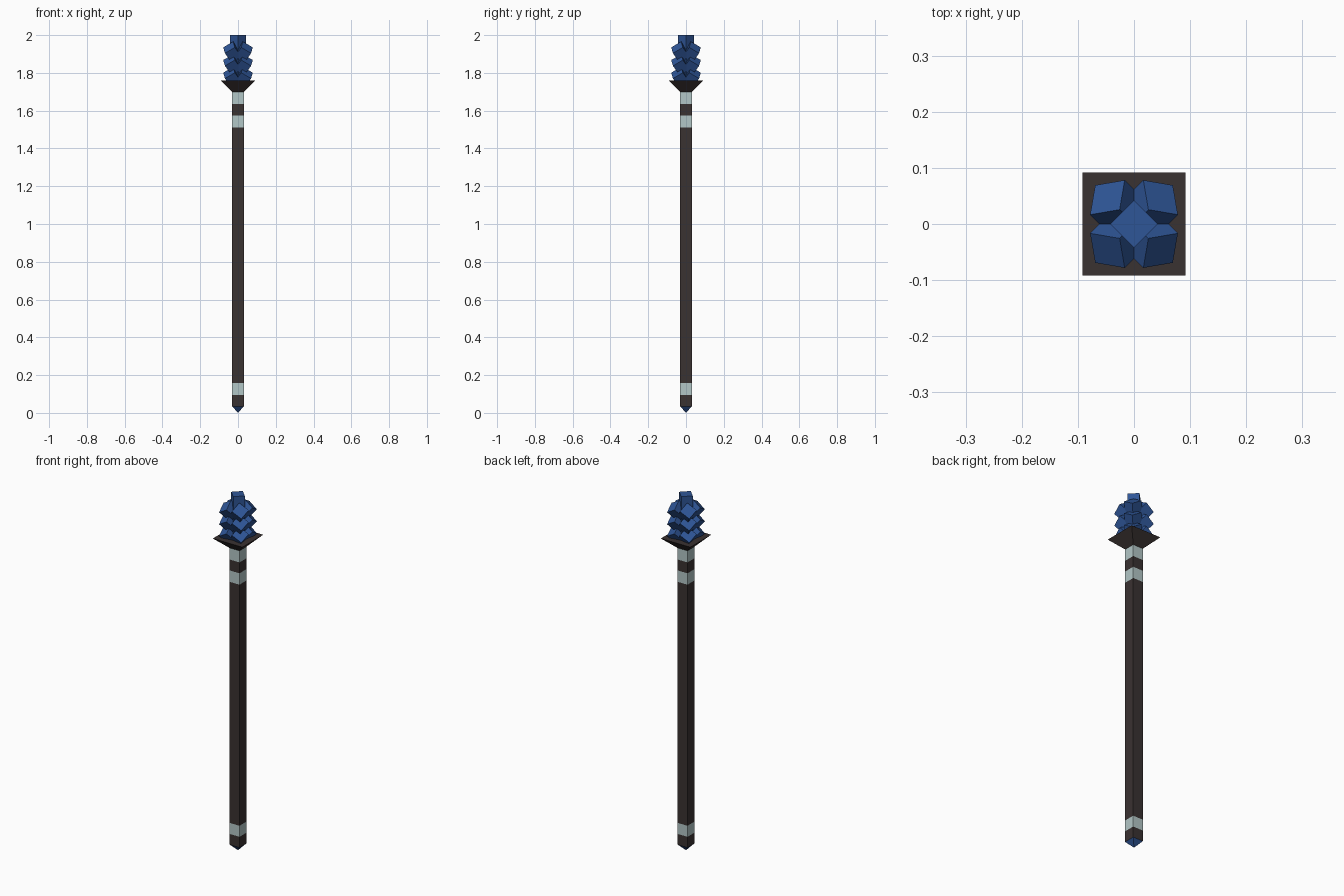
import bpy, bmesh, math
from mathutils import Matrix, Vector

if "Cube" in bpy.data.objects:
    bpy.data.objects.remove(bpy.data.objects["Cube"])


def mat(name, rgb):
    m = bpy.data.materials.new(name)
    m.diffuse_color = (*rgb, 1)
    m.use_nodes = True
    m.node_tree.nodes["Principled BSDF"].inputs["Base Color"].default_value = m.diffuse_color
    return m


BROWN = mat("dark_wood", (0.042, 0.032, 0.031))
PALE = mat("pale_metal", (0.45, 0.57, 0.57))
BLUE = mat("blue_crystal", (0.028, 0.092, 0.31))


def finish(name, bm, material):
    bmesh.ops.recalc_face_normals(bm, faces=bm.faces)
    me = bpy.data.meshes.new(name)
    bm.to_mesh(me)
    bm.free()
    me.materials.append(material)
    ob = bpy.data.objects.new(name, me)
    bpy.context.collection.objects.link(ob)
    return ob


def frustum(name, z0, h0, z1, h1, material, turn=math.pi / 4):
    """Four-sided frustum; h0 and h1 are half widths at the bottom and top."""
    bm = bmesh.new()
    r = math.sqrt(2)
    bmesh.ops.create_cone(
        bm, cap_ends=True, segments=4, radius1=h0 * r, radius2=h1 * r, depth=z1 - z0,
        matrix=Matrix.Translation((0, 0, (z0 + z1) / 2)) @ Matrix.Rotation(turn, 4, 'Z'))
    # make the sides parallel to the axes whatever the start angle of the cone
    v = max(bm.verts, key=lambda q: q.co.xy.length).co
    want = math.pi / 4 if turn else 0
    off = (math.atan2(v.y, v.x) - want) % (math.pi / 2)
    bmesh.ops.rotate(bm, verts=bm.verts, cent=(0, 0, 0), matrix=Matrix.Rotation(-off, 3, 'Z'))
    bmesh.ops.remove_doubles(bm, verts=bm.verts, dist=1e-5)
    return finish(name, bm, material)


# Square shaft in stacked sections, with pale bands
W = 0.031
cuts = [0.035, 0.095, 0.157, 1.51, 1.574, 1.635, 1.70]
for i, (a, b) in enumerate(zip(cuts, cuts[1:])):
    frustum(f"band_{i}" if i % 2 else f"shaft_{i}", a, W, b, W, PALE if i % 2 else BROWN)

# Pointed foot and flared collar
frustum("foot_tip", 0.0, 0.0, 0.035, W, BLUE)
frustum("collar", 1.70, W, 1.76, 0.092, BROWN)

# Central crystal column, corners on the axes
frustum("crystal_core", 1.74, 0.042 / math.sqrt(2), 2.0, 0.042 / math.sqrt(2), BLUE, 0)

# Three tiers of four square crystals leaning outwards along the diagonals
HALF_DIAG, LENGTH = 0.0435, 0.085
for tier, cz in enumerate((1.801, 1.868, 1.935)):
    bm = bmesh.new()
    for k in range(4):
        ang = math.pi / 4 + k * math.pi / 2
        out = Vector((math.cos(ang), math.sin(ang), 0))
        side = Vector((-out.y, out.x, 0))
        up = Vector((0, 0, 1))
        axis = (out + up).normalized()
        cross = (out - up).normalized()
        tip = out * 0.067 + up * cz
        ring = [cross, side, -cross, -side]
        top = [bm.verts.new(tip + d * HALF_DIAG) for d in ring]
        low = [bm.verts.new(tip - axis * LENGTH + d * HALF_DIAG) for d in ring]
        bm.faces.new(top)
        bm.faces.new(low[::-1])
        for j in range(4):
            n = (j + 1) % 4
            bm.faces.new((top[j], low[j], low[n], top[n]))
    finish(f"crystal_tier_{tier}", bm, BLUE)
